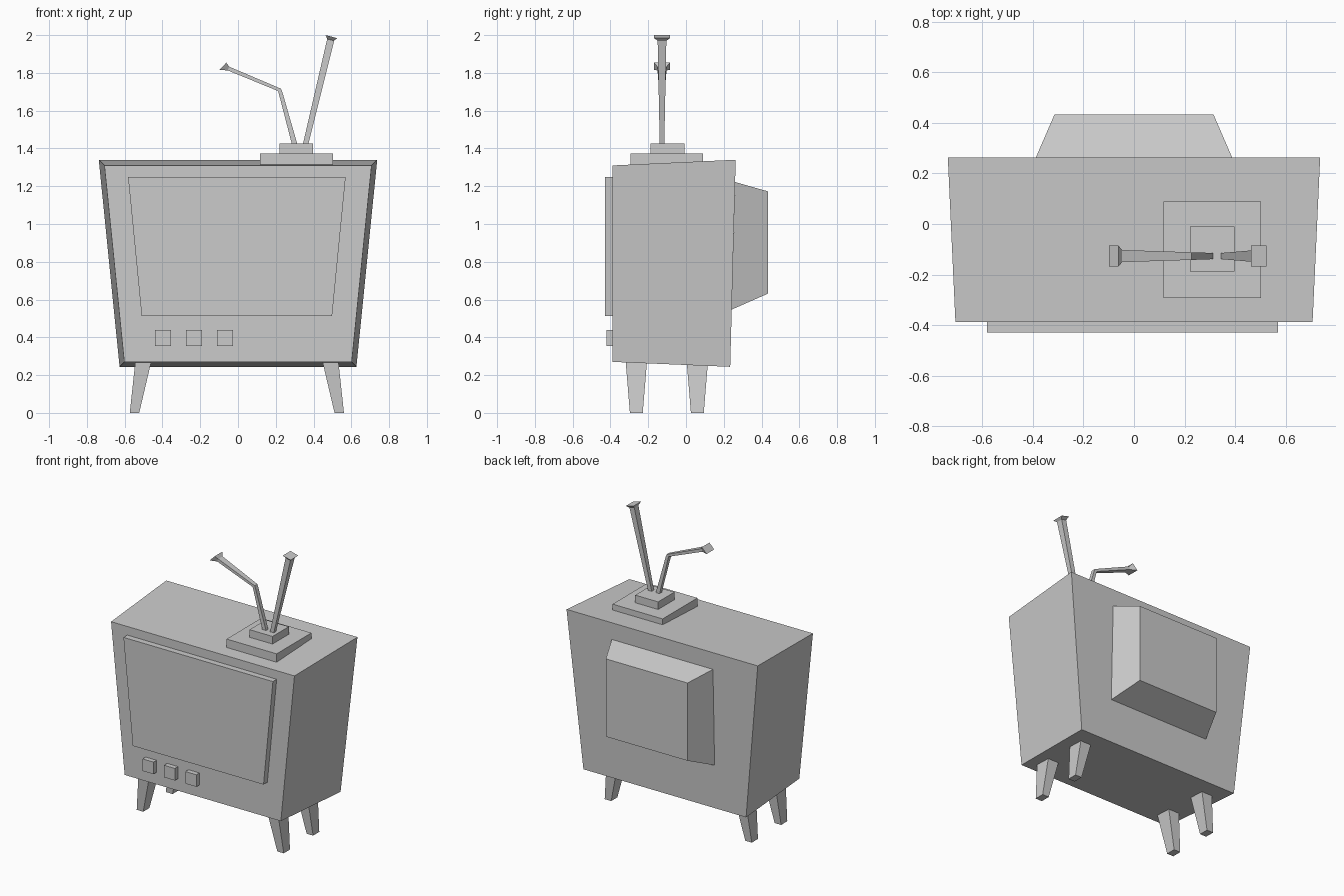
import bpy, bmesh

if "Cube" in bpy.data.objects:
    bpy.data.objects.remove(bpy.data.objects["Cube"])


def loft(name, sections):
    """Skin a row of four-cornered sections and cap both ends."""
    bm = bmesh.new()
    rings = [[bm.verts.new(p) for p in s] for s in sections]
    for a, b in zip(rings, rings[1:]):
        for i in range(4):
            j = (i + 1) % 4
            bm.faces.new((a[i], a[j], b[j], b[i]))
    bm.faces.new(rings[0])
    bm.faces.new(rings[-1])
    bmesh.ops.recalc_face_normals(bm, faces=bm.faces)
    mesh = bpy.data.meshes.new(name)
    bm.to_mesh(mesh)
    bm.free()
    ob = bpy.data.objects.new(name, mesh)
    bpy.context.collection.objects.link(ob)
    return ob


def upright(x_low, x_high, y_low, z_low, y_high, z_high, cx=0):
    """Trapezoid section facing front: half widths at its low and high edge."""
    return [(cx - x_low, y_low, z_low), (cx + x_low, y_low, z_low),
            (cx + x_high, y_high, z_high), (cx - x_high, y_high, z_high)]


def level(x0, x1, y0, y1, z):
    return [(x0, y0, z), (x1, y0, z), (x1, y1, z), (x0, y1, z)]


def box(name, x0, x1, y0, y1, z0, z1):
    return loft(name, [level(x0, x1, y0, y1, z) for z in (z0, z1)])


# Cabinet, flaring towards the top and the back
loft("cabinet", [upright(0.602, 0.707, -0.388, 0.27, -0.388, 1.31),
                 upright(0.627, 0.737, 0.234, 0.244, 0.263, 1.34)])

# Picture tube housing on the back
loft("tube_housing", [upright(0.39, 0.39, 0.242, 0.547, 0.26, 1.222),
                      upright(0.315, 0.315, 0.433, 0.631, 0.433, 1.173)])

# Raised screen
loft("screen", [upright(0.504, 0.576, y, 0.513, y, 1.25, cx=-0.006)
                for y in (-0.43, -0.385)])

# Three square knobs
for i in range(3):
    x = -0.44 + 0.165 * i
    box(f"knob_{i + 1}", x, x + 0.084, -0.422, -0.385, 0.354, 0.438)

# Four splayed, tapered legs
for label, y in (("front", -0.263), ("back", 0.06)):
    for side, s in (("left", -1), ("right", 1)):
        xs = [s * v - 0.006 for v in (0.517, 0.567, 0.454, 0.538)]
        loft(f"{label}_{side}_leg",
             [level(xs[0], xs[1], y - 0.034, y + 0.034, 0),
              level(xs[2], xs[3], y - 0.056, y + 0.056, 0.268)])

# Stepped aerial base
box("aerial_base", 0.117, 0.503, -0.293, 0.09, 1.314, 1.373)
box("aerial_base_step", 0.221, 0.398, -0.188, -0.009, 1.37, 1.426)


def aerial(name, steps, y=-0.127):
    """Each step: two edge points in x, z and the half depth in y."""
    loft(name, [[(xa, y - d, za), (xb, y - d, zb),
                 (xb, y + d, zb), (xa, y + d, za)]
                for xa, za, xb, zb, d in steps])


# Straight and bent aerial rods with flared tips
aerial("right_aerial", [(0.343, 1.42, 0.372, 1.42, 0.012),
                        (0.472, 1.979, 0.509, 1.970, 0.023),
                        (0.464, 2.0, 0.524, 1.984, 0.042)])
aerial("left_aerial", [(0.286, 1.42, 0.315, 1.42, 0.012),
                       (0.213, 1.702, 0.236, 1.694, 0.015),
                       (0.212, 1.704, 0.228, 1.716, 0.015),
                       (-0.054, 1.813, -0.047, 1.833, 0.024),
                       (-0.099, 1.816, -0.062, 1.854, 0.042)])
